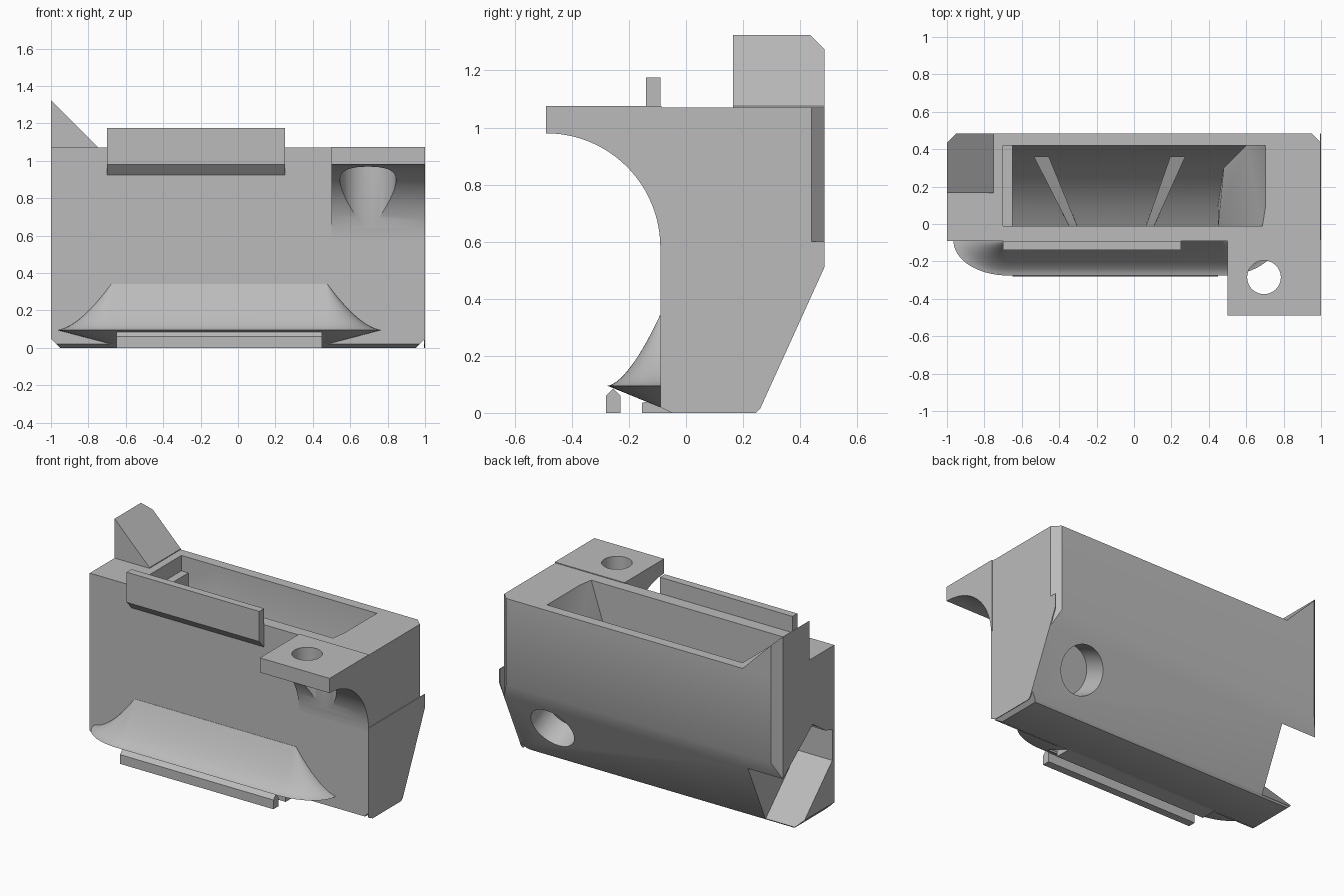
import bpy, bmesh
from math import sin, cos, pi
from mathutils import Vector

cube = bpy.data.objects.get("Cube")
if cube:
    bpy.data.objects.remove(cube, do_unlink=True)

grey = bpy.data.materials.new("plain grey")
grey.use_nodes = True
grey.diffuse_color = (0.5, 0.5, 0.5, 1)
grey.node_tree.nodes["Principled BSDF"].inputs["Base Color"].default_value = (0.5, 0.5, 0.5, 1)


def loft(name, rings):
    """Solid through closed rings of equal length, capped at both ends."""
    bm = bmesh.new()
    loops = [[bm.verts.new(p) for p in ring] for ring in rings]
    n = len(loops[0])
    for lo, hi in zip(loops, loops[1:]):
        for i in range(n):
            j = (i + 1) % n
            bm.faces.new((lo[i], lo[j], hi[j], hi[i]))
    for end in (loops[0], loops[-1]):
        bm.faces.new(end)
    bmesh.ops.recalc_face_normals(bm, faces=bm.faces)
    mesh = bpy.data.meshes.new(name)
    bm.to_mesh(mesh)
    bm.free()
    mesh.materials.append(grey)
    obj = bpy.data.objects.new(name, mesh)
    bpy.context.collection.objects.link(obj)
    return obj


def prism(name, axis, start, end, pts):
    """Extrude a 2D outline along x, y or z."""
    place = {"x": lambda p, d: (d, p[0], p[1]),
             "y": lambda p, d: (p[0], d, p[1]),
             "z": lambda p, d: (p[0], p[1], d)}[axis]
    return loft(name, [[place(p, d) for p in pts] for d in (start, end)])


def rod(name, a, b, radius):
    """Cylinder between two points."""
    a, b = Vector(a), Vector(b)
    turn = (b - a).to_track_quat("Z", "Y")
    circle = [turn @ Vector((radius * cos(k * pi / 24), radius * sin(k * pi / 24), 0))
              for k in range(48)]
    return loft(name, [[c + e for c in circle] for e in (a, b)])


def triangulate(obj):
    bm = bmesh.new()
    bm.from_mesh(obj.data)
    bmesh.ops.triangulate(bm, faces=bm.faces)
    bmesh.ops.recalc_face_normals(bm, faces=bm.faces)
    bm.to_mesh(obj.data)
    bm.free()


def activate(obj):
    bpy.ops.object.select_all(action="DESELECT")
    obj.select_set(True)
    bpy.context.view_layer.objects.active = obj


def cut(obj, *cutters):
    activate(obj)
    for c in cutters:
        mod = obj.modifiers.new("cut", "BOOLEAN")
        mod.operation = "DIFFERENCE"
        mod.solver = "EXACT"
        mod.object = c
        bpy.ops.object.modifier_apply(modifier=mod.name)


# Main housing with slanted lower back
body = prism("housing", "x", -1, 0.996, [
    (-0.09, 0.02), (-0.05, 0), (0.245, 0), (0.26, 0.015),
    (0.485, 0.51), (0.485, 1.07), (-0.09, 1.07)])

# Cutters for the chamfered corners
corners = []
for s in (-1, 1):
    corners.append(prism("corner_cutter", "z", -0.1, 1.5, [
        (s * 1.05, 0.385), (s * 1.05, 0.6), (s * 0.835, 0.6)]))
    corners.append(prism("foot_cutter", "y", -0.3, 0.7, [
        (s * 1.05, 0.1), (s * 1.05, -0.1), (s * 0.85, -0.1)]))

# Hollow duct cutter: y, z, right-hand limit
duct_path = [(-0.01, 1.2, 0.73), (0.42, 1.2, 0.73), (0.42, 0.6, 0.6), (0.3, 0.37, 0.48),
             (0.1, 0.14, 0.45), (-0.1, 0.05, 0.45), (-0.155, -0.02, 0.45),
             (-0.235, -0.02, 0.45), (-0.235, 0.09, 0.45), (-0.1, 0.23, 0.45),
             (-0.01, 0.36, 0.45)]
duct = loft("duct_cutter", [[(-0.65, y, z) for y, z, r in duct_path],
                            [(r, y, z) for y, z, r in duct_path]])
triangulate(duct)
ledge = prism("ledge_cutter", "x", -0.7, -0.6, [
    (-0.01, 0.97), (0.42, 0.97), (0.42, 1.2), (-0.01, 1.2)])

# Slanted side recess and round socket in the slanted back
recess = prism("recess_cutter", "x", -1.1, -0.75, [
    (0.44, 0.4), (0.13, 0.64), (0.0, 0.55), (-0.07, 0.53), (-0.07, 0.33),
    (0.26, 0.005), (0.3, -0.05), (0.6, -0.05), (0.6, 0.4)])
socket = rod("socket_cutter", (0.7, 0.22, 0.32), (0.7, 0.6, 0.145), 0.15)
cut(body, *corners, duct, ledge, recess, socket)

# Thin sheet on the lower side
prism("side_sheet", "x", 0.995, 1, [
    (-0.09, 0.02), (-0.05, 0), (0.245, 0), (0.26, 0.015),
    (0.485, 0.51), (0.485, 0.6), (-0.09, 0.6)])

# Mounting bracket with a curved underside and stepped hole
arc = [(-0.49 + 0.4 * sin(k * pi / 48), 0.58 + 0.4 * cos(k * pi / 48)) for k in range(25)]
bracket = prism("mounting_bracket", "x", 0.5, 1,
                [(-0.085, 1.075), (-0.49, 1.075)] + arc + [(-0.085, 0.58)])
bolt = rod("bolt_cutter", (0.695, -0.285, 0.5), (0.695, -0.285, 1.3), 0.09)
head = rod("head_cutter", (0.695, -0.245, 0.5), (0.695, -0.245, 0.975), 0.15)
cut(bracket, bolt, head)

# Clip plate on the front edge
prism("clip_plate", "x", -0.7, 0.25, [
    (-0.085, 0.925), (-0.09, 0.925), (-0.14, 0.98), (-0.14, 1.175),
    (-0.09, 1.175), (-0.09, 1.07), (-0.085, 1.07)])

# Triangular corner fin
fin = prism("corner_fin", "y", 0.165, 0.485, [(-1, 1.07), (-1, 1.325), (-0.75, 1.075), (-0.75, 1.07)])
cut(fin, corners[0])


# Flared outlet hood with elliptical ends
def hood_ring(r, z):
    ring = []
    for side, first in ((-1, 0), (1, 16)):
        for k in range(17):
            t = abs(first - k) * pi / 32
            ring.append((-0.1 + side * (0.575 + 0.29 * r * cos(t)), -0.09 - 0.185 * r * sin(t), z))
    return [(ring[0][0], -0.06, z)] + ring + [(ring[-1][0], -0.06, z)]


steps = [0.01 + 0.99 * k / 12 for k in range(13)]
hood = loft("outlet_hood", [hood_ring(0.01, 0.02)]
            + [hood_ring(r, 0.095 + 0.25 * (1 - r) ** 1.6) for r in reversed(steps)])
cut(hood, duct)

# Outlet lip and separate front bar
prism("outlet_lip", "x", -0.65, 0.45, [
    (-0.155, 0), (-0.155, 0.035), (-0.09, 0.05), (-0.05, 0.02), (-0.05, 0)])
prism("front_bar", "x", -0.65, 0.45, [
    (-0.28, 0), (-0.28, 0.06), (-0.255, 0.085), (-0.23, 0.06), (-0.23, 0)])

# Slanted guide vanes inside the duct
vane_side = [(-0.2, 0.07), (-0.01, 0.42), (0.36, 0.58), (0.32, 0.38), (0.1, 0.12), (-0.1, 0.04)]
for name, x0, lean in (("right_vane", -0.33, -0.46), ("left_vane", 0.09, 0.4)):
    vane = loft(name, [[(x0 + lean * y + s * (0.022 + 0.05 * max(y, 0)), y, z)
                        for y, z in vane_side] for s in (-1, 1)])
    triangulate(vane)

# Remove cutters and smooth the curved parts
for obj in list(bpy.data.objects):
    if "_cutter" in obj.name:
        bpy.data.objects.remove(obj, do_unlink=True)
for obj in (body, bracket, hood):
    activate(obj)
    bpy.ops.object.shade_smooth_by_angle()
